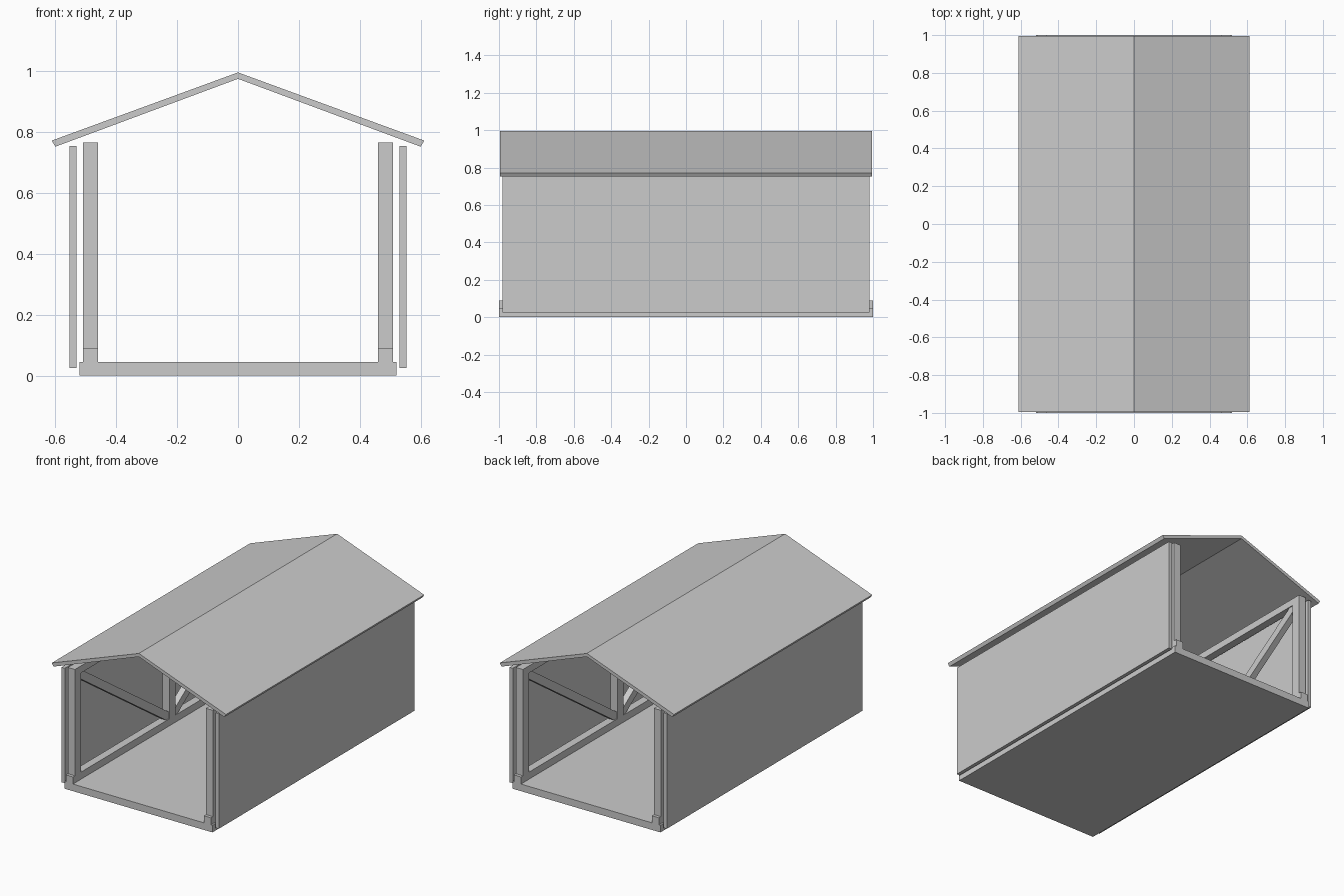
import bpy, math
from mathutils import Matrix

if "Cube" in bpy.data.objects:
    bpy.data.objects.remove(bpy.data.objects["Cube"])


def mesh_object(name, verts, faces):
    mesh = bpy.data.meshes.new(name)
    mesh.from_pydata(verts, [], faces)
    mesh.update()
    obj = bpy.data.objects.new(name, mesh)
    bpy.context.collection.objects.link(obj)
    return obj


def extrude_y(name, profile, y0, y1):
    """Solid from a counter-clockwise (x, z) outline seen from the front."""
    n = len(profile)
    verts = [(x, y, z) for y in (y0, y1) for x, z in profile]
    faces = [tuple(range(n)), tuple(range(2 * n - 1, n - 1, -1))]
    faces += [(i, i + n, (i + 1) % n + n, (i + 1) % n) for i in range(n)]
    return mesh_object(name, verts, faces)


def box(name, x0, x1, y0, y1, z0, z1):
    return extrude_y(name, [(x0, z0), (x1, z0), (x1, z1), (x0, z1)], y0, y1)


def brace(name, x, thick, a, b, width):
    """Sloping timber between two (y, z) points."""
    dy, dz = b[0] - a[0], b[1] - a[1]
    half = math.hypot(dy, dz) / 2
    obj = box(name, -thick / 2, thick / 2, -half, half, -width / 2, width / 2)
    obj.data.transform(Matrix.Translation((x, (a[0] + b[0]) / 2, (a[1] + b[1]) / 2))
                       @ Matrix.Rotation(math.atan2(dz, dy), 4, 'X'))
    return obj


# Deck
box("deck", -0.52, 0.52, -1, 1, 0, 0.045)

# Gabled roof
half_roof = [(0.60, 0.752), (0.612, 0.772)]
roof = ([(0, 0.975)] + half_roof + [(0, 0.996)]
        + [(-x, z) for x, z in reversed(half_roof)])
extrude_y("roof", roof, -0.995, 0.995)

for side, s in (("left", -1), ("right", 1)):
    def side_box(name, xi, xo, *rest):
        x0, x1 = sorted((s * xi, s * xo))
        return box(f"{side}_{name}", x0, x1, *rest)

    # Truss chords
    side_box("bottom_chord", 0.46, 0.51, -1, 1, 0.045, 0.09)
    side_box("top_chord", 0.46, 0.51, -0.98, 0.98, 0.72, 0.765)

    # Truss posts
    for label, y in (("front", -0.95), ("middle", 0), ("back", 0.95)):
        side_box(f"{label}_post", 0.46, 0.51, y - 0.03, y + 0.03, 0.09, 0.72)

    # Diagonal braces from the end post tops to the middle post foot
    for label, e in (("front", -1), ("back", 1)):
        brace(f"{side}_{label}_brace", s * 0.485, 0.04,
              (e * 0.945, 0.73), (0, 0.08), 0.05)

    # Outer wall siding
    side_box("siding", 0.53, 0.553, -0.982, 0.982, 0.025, 0.755)
